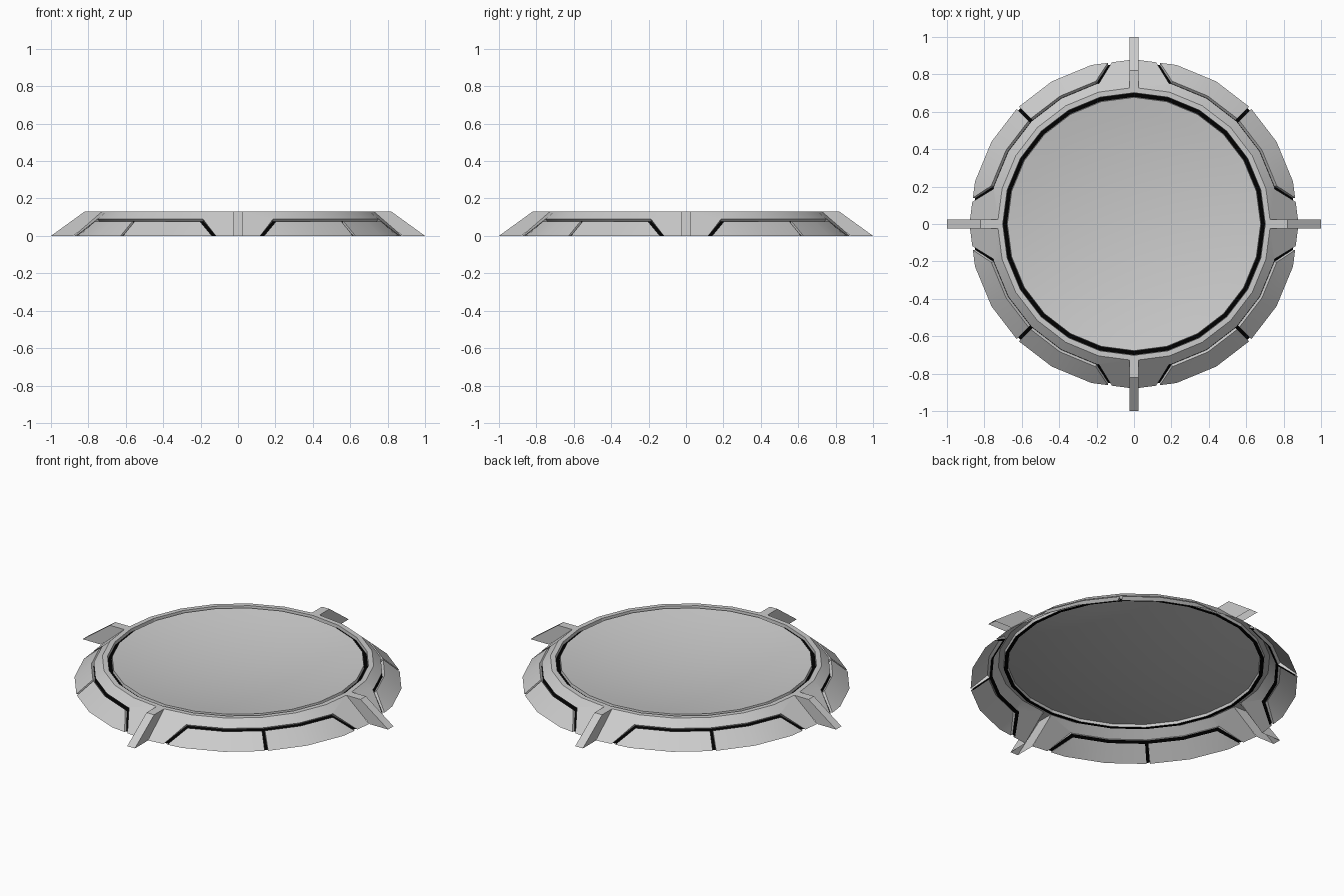
import bpy, bmesh
from math import sin, cos, radians, pi

if "Cube" in bpy.data.objects:
    bpy.data.objects.remove(bpy.data.objects["Cube"])

H, R0, R1 = 0.13, 0.88, 0.73      # height, bottom and top radius of the rim
N = 24

black = bpy.data.materials.new("groove_black")
black.diffuse_color = (0.0, 0.0, 0.0, 1)
black.use_nodes = True
black.node_tree.nodes["Principled BSDF"].inputs["Base Color"].default_value = black.diffuse_color


def finish(name, bm, smooth_angle=0):
    bmesh.ops.remove_doubles(bm, verts=bm.verts, dist=0.0003)
    bmesh.ops.recalc_face_normals(bm, faces=bm.faces)
    bm.normal_update()
    if sum(f.normal.z * f.calc_area() for f in bm.faces) < 0:
        bmesh.ops.reverse_faces(bm, faces=bm.faces)
    dark = any(f.material_index for f in bm.faces)
    me = bpy.data.meshes.new(name)
    bm.to_mesh(me)
    bm.free()
    if dark:
        me.materials.append(None)
        me.materials.append(black)
    ob = bpy.data.objects.new(name, me)
    bpy.context.collection.objects.link(ob)
    if smooth_angle:
        bpy.ops.object.select_all(action='DESELECT')
        ob.select_set(True)
        bpy.context.view_layer.objects.active = ob
        bpy.ops.object.shade_smooth_by_angle(angle=radians(smooth_angle))
    return ob


def rim_point(a, z, depth=0.0):
    """Point on the faceted cone at angle a (degrees), optionally sunk."""
    step = 360 / N
    k = cos(radians(step / 2)) / cos(radians(a % step - step / 2))
    r = (R0 + (R1 - R0) * z / H) * k - depth
    return r * cos(radians(a)), r * sin(radians(a)), max(0, z - depth)


# Sloped rim: one eighth, mirrored and repeated around
D = 0.013
outer = [(7.8, 0), (14, .09), (15, .09), (30, .09), (45, .09)]
inner = [(9.2, 0), (15, .078), (15, .078), (30, .078), (44.4, .078)]
polys = [   # surface polygons: upper band and lower panels
    [(1.65, 0), (7.8, 0), (14, .09), (15, .09), (15, H), (1.95, H)],
    [(15, .09), (30, .09), (30, H), (15, H)],
    [(30, .09), (45, .09), (45, H), (30, H)],
    [(9.2, 0), (15, 0), (15, .078)],
    [(15, 0), (30, 0), (30, .078), (15, .078)],
    [(30, 0), (44.4, 0), (44.4, .078), (30, .078)],
]
bm = bmesh.new()


def add(points, remap, mat=0):
    co = []
    for p in points:
        c = rim_point(remap(p[0]), *p[1:])
        if c not in co:
            co.append(c)
    if len(co) > 2:
        bm.faces.new([bm.verts.new(c) for c in co]).material_index = mat


def sink(p):
    return (p[0], p[1], D)


for q in range(4):
    for remap in (lambda a: a + 90 * q, lambda a: 90 - a + 90 * q):
        for p in polys:
            add(p, remap)
        for i in range(4):
            o, p, s, t = outer[i], outer[i + 1], inner[i], inner[i + 1]
            add([o, p, sink(p), sink(o)], remap)
            add([sink(o), sink(p), sink(t), sink(s)], remap, 1)
            add([s, t, sink(t), sink(s)], remap)
        a, b = (44.4, .078), (44.4, 0)
        add([a, b, sink(b), sink(a)], remap)
        add([sink(a), sink(b), (45, 0, D), (45, .078, D)], remap, 1)
        add([sink(a), (45, .078, D), (45, .09, D)], remap, 1)
finish("sloped_rim", bm, 30)


def revolve(name, profile, black_bands=(), smooth_angle=0):
    bm = bmesh.new()
    rings = [[bm.verts.new((r * cos(2 * pi * i / N), r * sin(2 * pi * i / N), z))
              for i in range(N)] for r, z in profile]
    for k, (A, B) in enumerate(zip(rings, rings[1:])):
        for i in range(N):
            j = (i + 1) % N
            f = bm.faces.new([A[i], A[j], B[j], B[i]])
            f.material_index = int(k in black_bands)
    return finish(name, bm, smooth_angle)


# Flat lip with the recessed dark ring groove
revolve("top_lip", [(R1, H), (.702, H), (.70, .112), (.68, .112), (.677, .128)],
        black_bands=(2,))

# Dished deck
dish = [(.677 * k / 8, .065 + .063 * (k / 8) ** 2) for k in range(8, 0, -1)]
revolve("deck", dish + [(.0001, .065)], smooth_angle=30)

# Four radial fins, open underneath
side = [(.715, H), (.82, H), (1.0, 0), (.88, 0)]
for q in range(4):
    c, s = round(cos(q * pi / 2)), round(sin(q * pi / 2))
    bm = bmesh.new()
    L, Rt = [[bm.verts.new((x * c - y * s, x * s + y * c, z)) for x, z in side]
             for y in (-.025, .025)]
    bm.faces.new(L)
    bm.faces.new(Rt)
    for i in range(2):
        bm.faces.new([L[i], L[i + 1], Rt[i + 1], Rt[i]])
    finish(f"fin_{q + 1}", bm)
